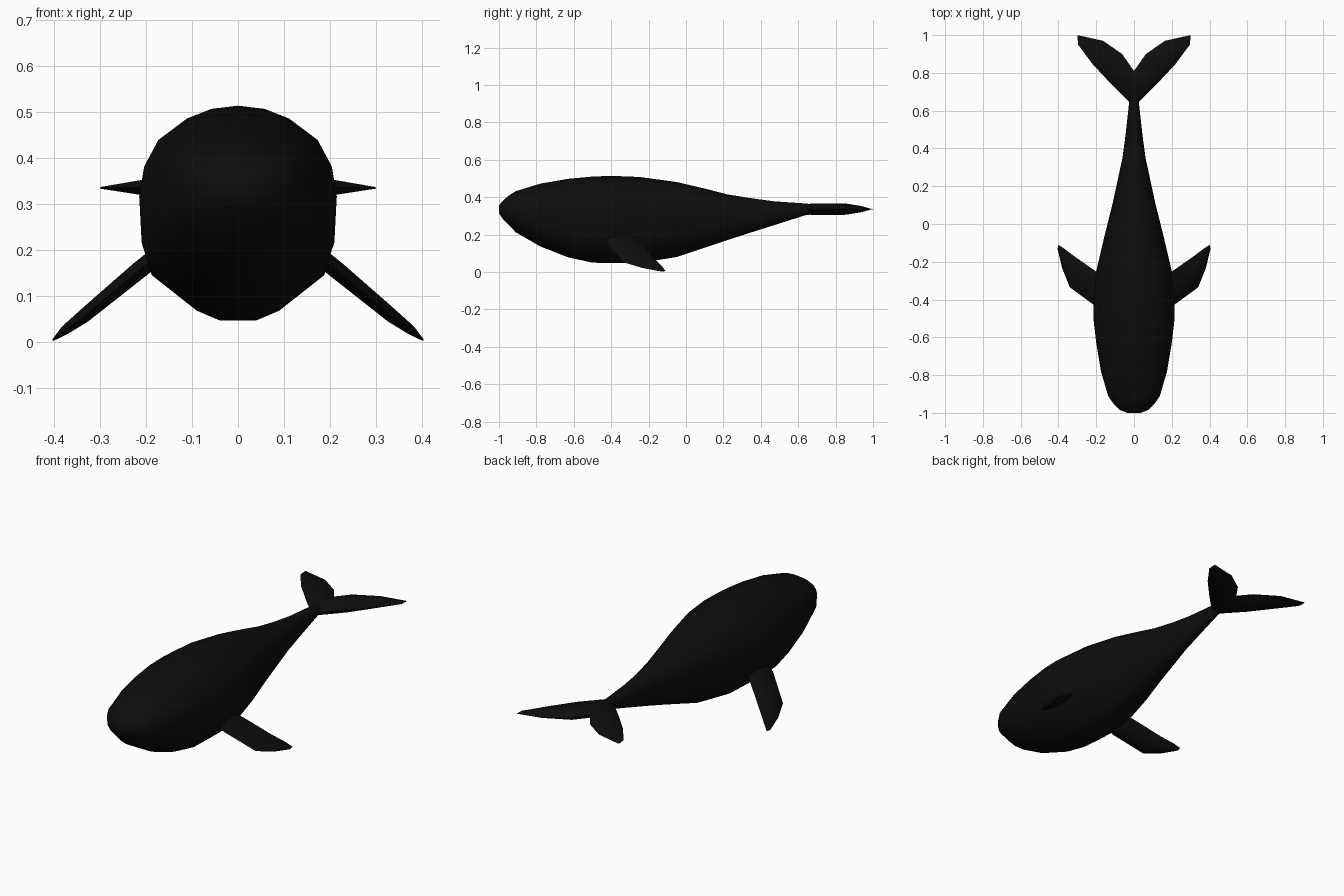
import bpy, bmesh, math
from mathutils import Vector

if "Cube" in bpy.data.objects:
    bpy.data.objects.remove(bpy.data.objects["Cube"])

black = bpy.data.materials.new("near_black")
black.diffuse_color = (0.004, 0.004, 0.004, 1)
black.use_nodes = True
black.node_tree.nodes["Principled BSDF"].inputs["Base Color"].default_value = black.diffuse_color


def loft(name, rings, cap_start=True, mirror=False, angle=60):
    """Skin closed rings of points into one smooth part."""
    bm = bmesh.new()
    vs = [[bm.verts.new(p) for p in r] for r in rings]
    n = len(vs[0])
    for a, b in zip(vs, vs[1:]):
        for i in range(n):
            j = (i + 1) % n
            bm.faces.new((a[i], a[j], b[j], b[i]))
    if cap_start:
        bm.faces.new(vs[0][::-1])
    bm.faces.new(vs[-1])
    bmesh.ops.recalc_face_normals(bm, faces=bm.faces)
    me = bpy.data.meshes.new(name)
    bm.to_mesh(me)
    bm.free()
    me.materials.append(black)
    ob = bpy.data.objects.new(name, me)
    bpy.context.collection.objects.link(ob)
    bpy.ops.object.select_all(action='DESELECT')
    ob.select_set(True)
    bpy.context.view_layer.objects.active = ob
    bpy.ops.object.shade_smooth_by_angle(angle=math.radians(angle))
    if mirror:
        ob.modifiers.new("mirror", 'MIRROR').merge_threshold = 0.001
    return ob


def blade(lead, trail, half, normal):
    """Six-sided flat section between a leading and a trailing edge point."""
    a, b, n = Vector(lead), Vector(trail), Vector(normal).normalized() * half
    p, q = a.lerp(b, 0.25), a.lerp(b, 0.72)
    return [a, p + n, q + n, b, q - n, p - n]


# Body: y, half width, top, bottom
stations = [
    (-1.00, .035, .355, .315), (-.985, .075, .375, .29),
    (-.95, .11, .407, .253), (-.91, .137, .432, .212),
    (-.78, .175, .472, .137), (-.63, .200, .498, .078),
    (-.50, .215, .510, .050), (-.40, .214, .514, .047),
    (-.25, .200, .508, .048), (-.05, .153, .481, .080),
    (.10, .115, .446, .130), (.22, .089, .415, .170),
    (.35, .061, .394, .212), (.47, .045, .378, .250),
    (.64, .026, .366, .304), (.70, .016, .360, .310)]
# Half section: share of half width, share of height
section = [(.19, 0), (.42, .045), (.88, .21), (.975, .36), (1, .58),
           (.95, .72), (.81, .84), (.52, .94), (.27, .985)]
rings = []
for y, w, top, bot in stations:
    # the belly is fullest where the fins join
    belly = 1 - 0.06 * min(1, abs(y + .38) / .3)
    half = [(w * s * (belly if .1 < t < .3 else 1), bot + (top - bot) * t)
            for s, t in section]
    right = [(x, y, z) for x, z in half]
    left = [(-x, y, z) for x, z in reversed(half)]
    rings.append(right + [(0, y, top)] + left + [(0, y, bot)])
loft("body", rings)

# Side fins, sloping down and back
slope = (.64, 0, .77)
loft("side_fins", [
    blade((.14, -.45, .215), (.14, -.30, .215), .020, slope),
    blade((.217, -.425, .155), (.21, -.245, .160), .019, slope),
    blade((.340, -.335, .052), (.320, -.168, .070), .015, slope),
    blade((.380, -.235, .022), (.370, -.130, .032), .010, slope),
    blade((.404, -.135, .003), (.400, -.110, .006), .002, slope)],
    mirror=True)

# Tail flukes
up = (0, 0, 1)
loft("tail_flukes", [
    blade((0, .62, .336), (0, .81, .336), .031, up),
    blade((.115, .735, .336), (.063, .90, .336), .030, up),
    blade((.220, .847, .336), (.164, .97, .336), .017, up),
    blade((.296, .950, .335), (.300, 1.0, .335), .002, up)],
    cap_start=False, mirror=True)
